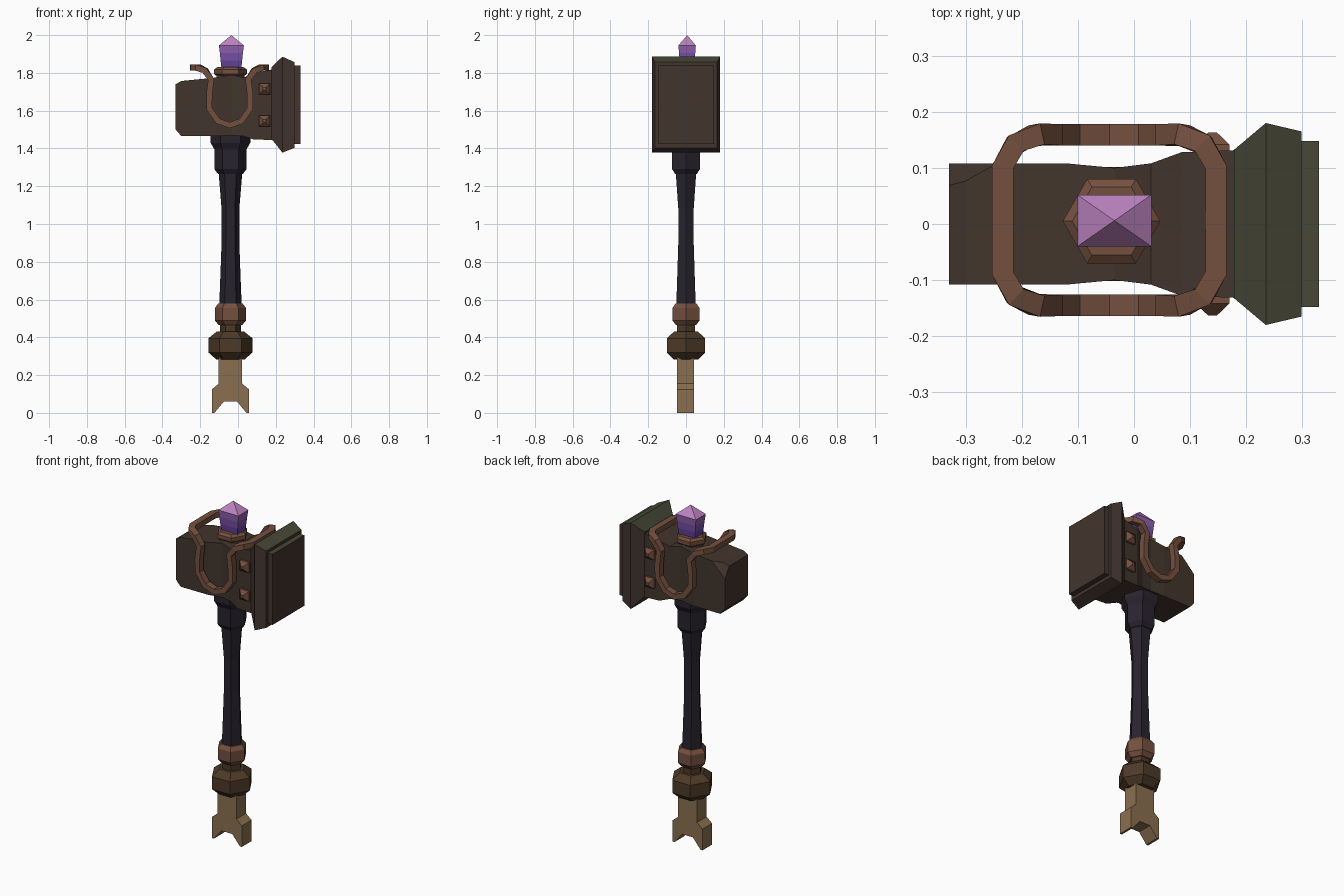
import bpy, bmesh, math
from mathutils import Vector

if "Cube" in bpy.data.objects:
    bpy.data.objects.remove(bpy.data.objects["Cube"])

CX, CY = -0.04, 0.0        # shaft axis


def material(name, hexa):
    lin = [((int(hexa[i:i + 2], 16) / 255 + 0.055) / 1.055) ** 2.4 for i in (0, 2, 4)]
    m = bpy.data.materials.new(name)
    m.diffuse_color = (*lin, 1)
    m.use_nodes = True
    m.node_tree.nodes["Principled BSDF"].inputs["Base Color"].default_value = m.diffuse_color
    return m


IRON = material("dark_iron", "42352c")
RIM = material("rim_iron", "44352f")
OLIVE = material("olive_iron", "474837")
COPPER = material("copper", "75503f")
BRONZE = material("bronze", "4d3a27")
WRAP = material("dark_wrap", "28232d")
HORN = material("horn", "8a6f50")
CRYSTAL = [material(f"crystal_{i}", c) for i, c in
           enumerate(("65429a", "7a52a8", "9060b0", "bd83c0"))]


def finish(name, bm, *mats):
    bmesh.ops.recalc_face_normals(bm, faces=bm.faces)
    me = bpy.data.meshes.new(name)
    bm.to_mesh(me)
    bm.free()
    for m in mats:
        me.materials.append(m)
    ob = bpy.data.objects.new(name, me)
    bpy.context.collection.objects.link(ob)
    return ob


def skin(rings, closed=False):
    """Join equal rings of points into a tube, capped unless closed."""
    bm = bmesh.new()
    vs = [[bm.verts.new(p) for p in r] for r in rings]
    n = len(vs[0])
    pairs = list(zip(vs, vs[1:])) + ([(vs[-1], vs[0])] if closed else [])
    for a, b in pairs:
        for i in range(n):
            j = (i + 1) % n
            bm.faces.new((a[i], a[j], b[j], b[i]))
    if not closed:
        bm.faces.new(vs[0])
        bm.faces.new(vs[-1])
    return bm


def hex_turned(name, profile, mat, cy=CY):
    """Six-sided turned part from (radius, z) pairs."""
    rings = [[(CX + r * math.cos(k * math.pi / 3), cy + r * math.sin(k * math.pi / 3), z)
              for k in range(6)] for r, z in profile]
    return finish(name, skin(rings), mat)


def box_sections(sections):
    """Rectangular sections along x: (x, half depth, bottom, top)."""
    return skin([[(x, -h, a), (x, h, a), (x, h, b), (x, -h, b)] for x, h, a, b in sections])


# Forked horn foot
half = [(0.062, 0.30), (0.062, 0.155), (0.098, 0.125), (0.098, 0.0), (0.085, 0.0), (0.035, 0.06)]
outline = half + [(-x, z) for x, z in reversed(half)]
finish("forked_foot", skin([[(CX + x, y, z) for x, z in outline] for y in (-0.047, 0.043)]), HORN)

# Handle, bottom to top
hex_turned("pommel", [(0.075, 0.283), (0.117, 0.32), (0.117, 0.395), (0.073, 0.43)], BRONZE)
hex_turned("neck", [(0.055, 0.42), (0.055, 0.49)], BRONZE)
hex_turned("lower_collar", [(0.062, 0.465), (0.083, 0.49), (0.083, 0.555), (0.065, 0.578)], COPPER)
hex_turned("shaft", [(0.06, 0.56), (0.055, 0.68), (0.047, 0.9), (0.047, 1.08), (0.064, 1.29)], WRAP)
hex_turned("upper_collar", [(0.066, 1.265), (0.085, 1.29), (0.085, 1.395), (0.105, 1.43),
                            (0.105, 1.475), (0.09, 1.50)], WRAP)

# Hammer block, with one chipped corner
bm = box_sections([(-0.33, .108, 1.50, 1.74), (-0.30, .108, 1.465, 1.757), (-0.12, .108, 1.465, 1.775),
                   (-0.035, .100, 1.47, 1.79), (0.03, .108, 1.465, 1.775), (0.085, .128, 1.447, 1.80),
                   (0.19, .132, 1.445, 1.82)])
corner = Vector((-0.33, 0.108, 1.757))
a, b, c = corner + Vector((0, -.05, 0)), corner + Vector((.08, 0, 0)), corner + Vector((0, 0, -.08))
normal = (b - a).cross(c - a)
if normal.dot(corner - a) < 0:
    normal.negate()
cut = bmesh.ops.bisect_plane(bm, geom=bm.verts[:] + bm.edges[:] + bm.faces[:],
                             plane_co=a, plane_no=normal, clear_outer=True)
bmesh.ops.holes_fill(bm, edges=[e for e in bm.edges if e.is_boundary])
finish("hammer_block", bm, IRON)

# Flared striking plate, olive on its upward faces
plate = finish("striking_plate", box_sections(
    [(0.178, .132, 1.45, 1.83), (0.235, .18, 1.378, 1.886), (0.299, .165, 1.403, 1.857),
     (0.299, .148, 1.423, 1.84), (0.33, .148, 1.423, 1.84)]), RIM, OLIVE, IRON)
for p in plate.data.polygons:
    p.material_index = 1 if p.normal.z > 0.6 else 2 if p.normal.x > 0.9 else 0

# Rivets on both sides
for side, y in (("front", -1), ("back", 1)):
    for level, z in (("lower", 1.545), ("upper", 1.715)):
        rings = [[(0.14 + s * u, y * d, z + s * v) for u, v in ((-1, -1), (1, -1), (1, 1), (-1, 1))]
                 for s, d in ((0.03, 0.12), (0.03, 0.142), (0.008, 0.163))]
        finish(f"{side}_{level}_rivet", skin(rings), COPPER)

# Looped copper band: one quarter path (x, y, z, outward angle), mirrored twice
quarter = [(0.19, 0.0, 1.828, 0), (0.19, 0.095, 1.828, 12), (0.168, 0.135, 1.828, 45), (0.13, 0.152, 1.812, 80),
           (0.098, 0.152, 1.765, 90), (0.108, 0.152, 1.69, 90), (0.108, 0.152, 1.61, 90),
           (0.062, 0.152, 1.545, 90), (0.0, 0.152, 1.523, 90)]
path = quarter + [(-x, y, z, 180 - t) for x, y, z, t in reversed(quarter[:-1])]
path += [(x, -y, z, -t) for x, y, z, t in reversed(path[1:-1])]
rings = []
for i, (x, y, z, t) in enumerate(path):
    p = Vector((x + CX - 0.004, y + 0.007, z))
    tangent = (Vector(path[(i + 1) % len(path)][:3]) - Vector(path[i - 1][:3])).normalized()
    out = Vector((math.cos(math.radians(t)), math.sin(math.radians(t)), 0))
    out = (out - tangent * out.dot(tangent)).normalized()
    across = tangent.cross(out)
    rings.append([p + out * 0.019 * u + across * 0.016 * v
                  for u, v in ((-1, -1), (1, -1), (1, 1), (-1, 1))])
finish("looped_band", skin(rings, closed=True), COPPER)

# Crystal socket and crystal, lighter towards the tip
hex_turned("crystal_socket", [(0.075, 1.755), (0.075, 1.785), (0.087, 1.795), (0.087, 1.818), (0.07, 1.83)],
           COPPER, 0.005)
levels = [(0.052, 0.037, 1.82), (0.057, 0.040, 1.865), (0.061, 0.043, 1.905), (0.066, 0.046, 1.945),
          (0.0, 0.0, 2.0)]
bm = skin([[(-0.035 + sx * w, 0.006 + sy * d, z) for sx, sy in ((-1, -1), (1, -1), (1, 1), (-1, 1))]
           for w, d, z in levels])
bmesh.ops.remove_doubles(bm, verts=bm.verts, dist=0.0005)
gem = finish("crystal", bm, *CRYSTAL)
for p in gem.data.polygons:
    p.material_index = sum(p.center.z > z for z in (1.865, 1.905, 1.945))
